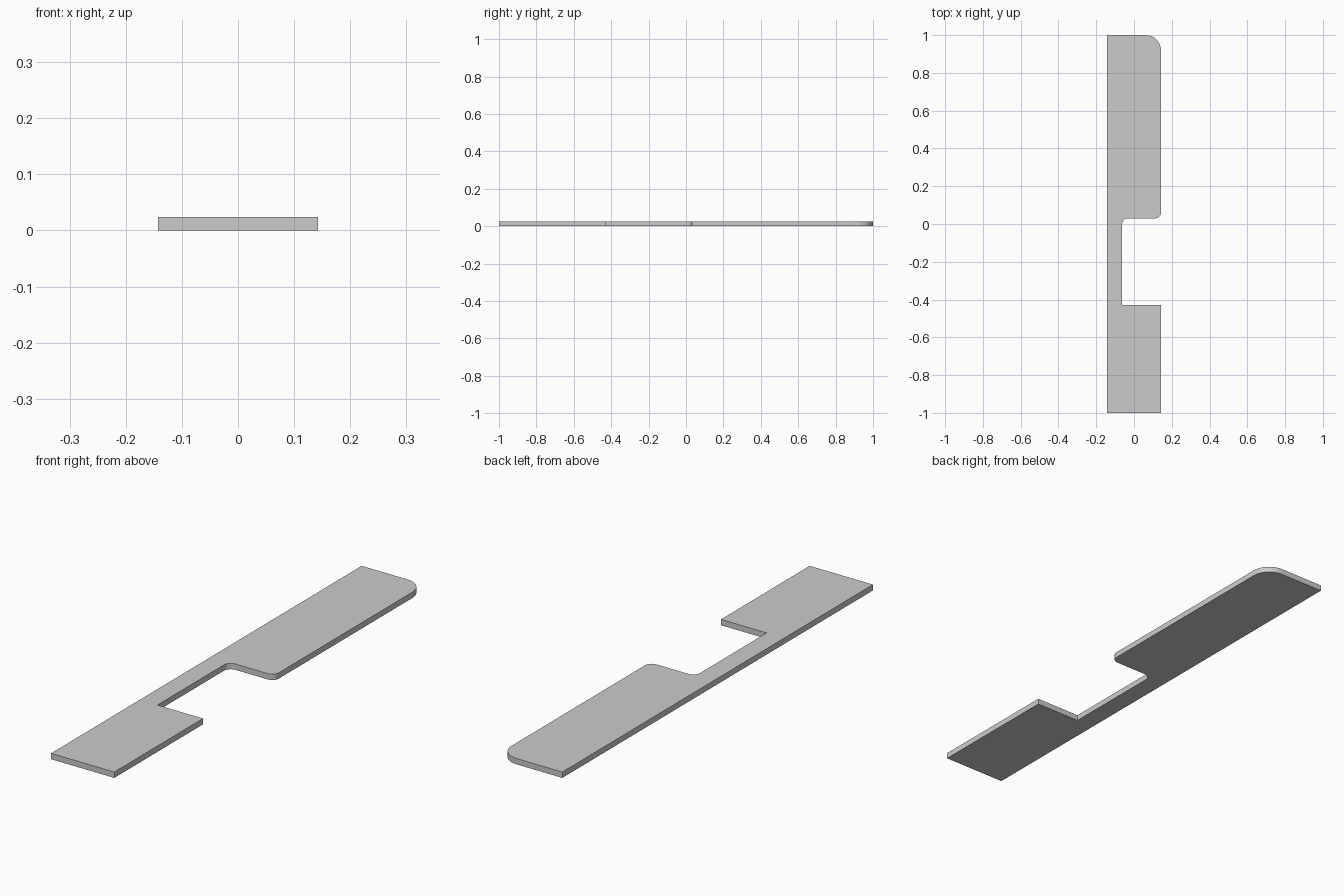
import bpy, bmesh
from math import pi, cos, sin
from mathutils import Vector

if "Cube" in bpy.data.objects:
    bpy.data.objects.remove(bpy.data.objects["Cube"])

HALF_W, THICK = 0.1425, 0.024
NOTCH_X, NOTCH_TOP, NOTCH_BOTTOM = -0.063, 0.03, -0.429

# Outline corners, counter-clockwise: x, y, fillet radius
corners = [
    (-HALF_W, -1, 0), (HALF_W, -1, 0),
    (HALF_W, NOTCH_BOTTOM, 0), (NOTCH_X, NOTCH_BOTTOM, 0),
    (NOTCH_X, NOTCH_TOP, 0.03), (HALF_W, NOTCH_TOP, 0.03),
    (HALF_W, 1, 0.08), (-HALF_W, 1, 0),
]


def rounded(points, steps=10):
    """Replace each square corner that has a radius with a quarter arc."""
    out = []
    for i, (x, y, r) in enumerate(points):
        p = Vector((x, y))
        if r == 0:
            out.append(p)
            continue
        a = (Vector(points[i - 1][:2]) - p).normalized()
        b = (Vector(points[(i + 1) % len(points)][:2]) - p).normalized()
        for k in range(steps + 1):
            t = pi / 2 * k / steps
            out.append(p + r * (a * (1 - sin(t)) + b * (1 - cos(t))))
    return out


# Notched flat plate
bm = bmesh.new()
face = bm.faces.new([bm.verts.new((p.x, p.y, 0)) for p in rounded(corners)])
top = bmesh.ops.extrude_face_region(bm, geom=[face], use_keep_orig=True)
bmesh.ops.translate(bm, vec=(0, 0, THICK),
                    verts=[v for v in top["geom"] if isinstance(v, bmesh.types.BMVert)])
bmesh.ops.recalc_face_normals(bm, faces=bm.faces[:])
mesh = bpy.data.meshes.new("notched_plate")
bm.to_mesh(mesh)
bm.free()
plate = bpy.data.objects.new("notched_plate", mesh)
bpy.context.collection.objects.link(plate)

# Smooth the fillets, keep the rims sharp
bpy.context.view_layer.objects.active = plate
plate.select_set(True)
bpy.ops.object.shade_smooth_by_angle(angle=pi / 6)
